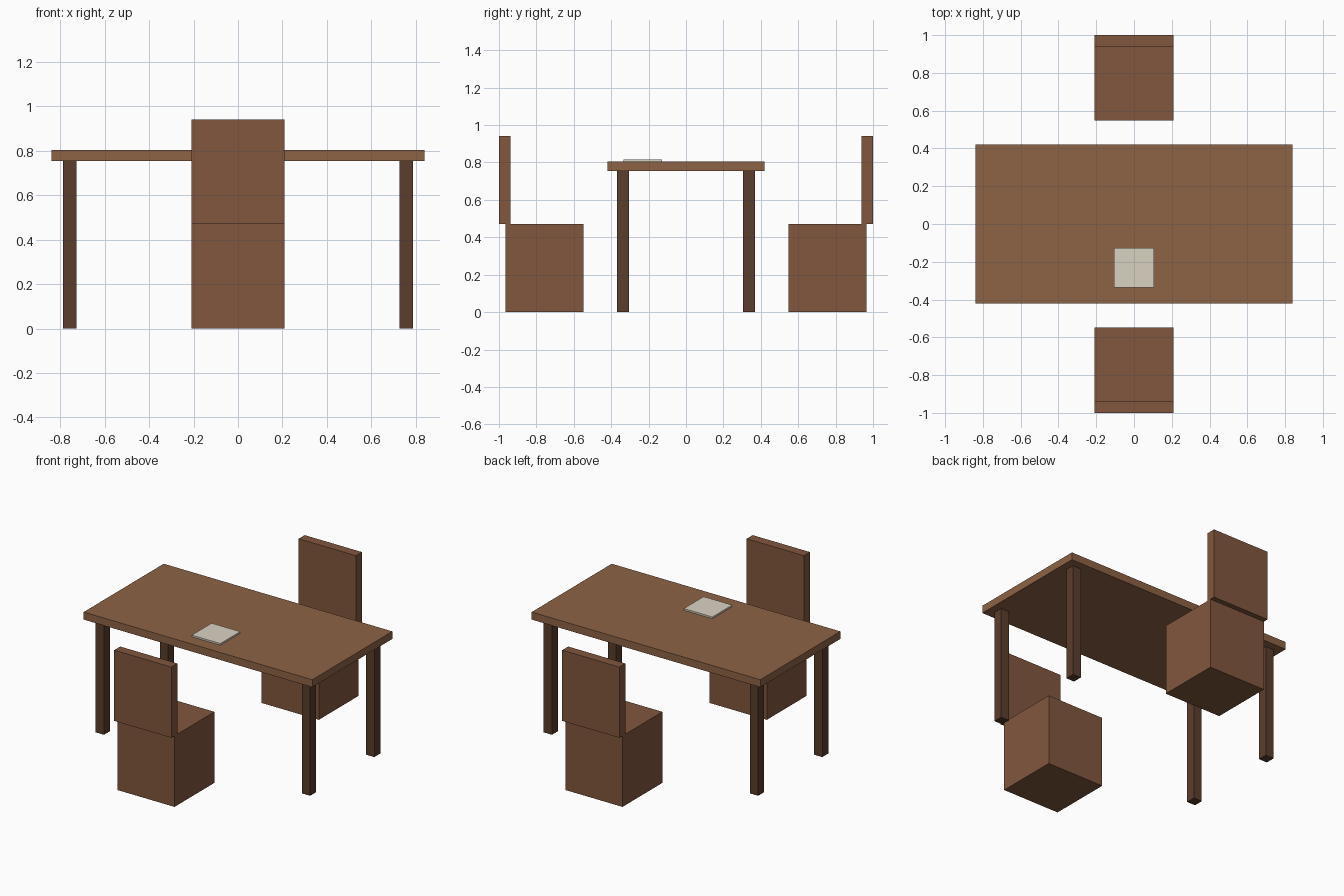
import bpy

if "Cube" in bpy.data.objects:
    bpy.data.objects.remove(bpy.data.objects["Cube"])


def material(name, rgb):
    mat = bpy.data.materials.new(name)
    mat.diffuse_color = (*rgb, 1.0)
    mat.use_nodes = True
    mat.node_tree.nodes["Principled BSDF"].inputs["Base Color"].default_value = mat.diffuse_color
    return mat


def box(name, low, high, mat):
    """Box spanning two opposite corners."""
    centre = [(a + b) / 2 for a, b in zip(low, high)]
    size = [abs(b - a) for a, b in zip(low, high)]
    bpy.ops.mesh.primitive_cube_add(size=1, location=centre)
    obj = bpy.context.object
    obj.name = name
    obj.scale = size
    bpy.ops.object.transform_apply(location=False, rotation=False, scale=True)
    obj.data.materials.append(mat)
    return obj


top_wood = material("table_wood", (0.27, 0.125, 0.06))
leg_wood = material("dark_wood", (0.105, 0.047, 0.025))
chair_wood = material("chair_wood", (0.22, 0.095, 0.048))
paper = material("paper", (0.70, 0.65, 0.54))

TABLE_UNDER, TABLE_TOP = 0.755, 0.805
SEAT_TOP = 0.472

# Table top
box("table_top", (-0.84, -0.42, TABLE_UNDER), (0.84, 0.42, TABLE_TOP), top_wood)

# Four square legs
for sx, side in ((-1, "left"), (1, "right")):
    for sy, end in ((-1, "front"), (1, "back")):
        box(f"{end}_{side}_leg", (sx * 0.727, sy * 0.305, 0),
            (sx * 0.788, sy * 0.368, TABLE_UNDER), leg_wood)

# Two facing chairs: solid seat block and upright backrest
for sy, end in ((-1, "front"), (1, "back")):
    box(f"{end}_chair_seat", (-0.21, sy * 0.548, 0),
        (0.21, sy * 0.966, SEAT_TOP), chair_wood)
    box(f"{end}_chair_backrest", (-0.21, sy * 0.937, SEAT_TOP),
        (0.21, sy * 1.0, 0.942), chair_wood)

# Thin paper pad on the table
box("paper_pad", (-0.105, -0.335, TABLE_TOP), (0.105, -0.127, 0.816), paper)
